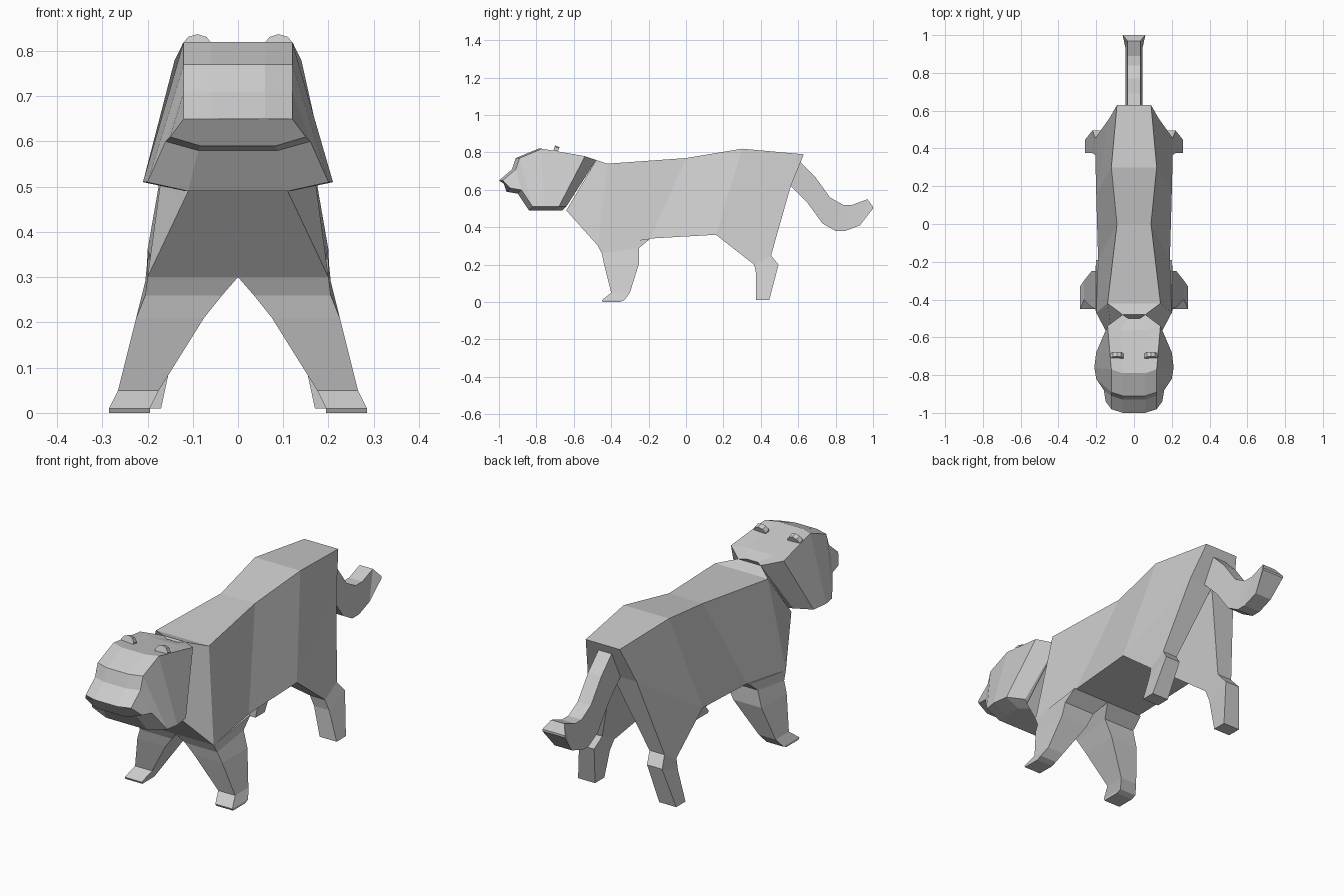
import bpy
import bmesh
from math import radians

default_cube = bpy.data.objects.get("Cube")
if default_cube:
    bpy.data.objects.remove(default_cube, do_unlink=True)

grey = bpy.data.materials.new("plain grey")
grey.use_nodes = True
grey.diffuse_color = (.6, .6, .6, 1)
shader = grey.node_tree.nodes["Principled BSDF"]
shader.inputs["Base Color"].default_value = grey.diffuse_color


def loft(name, rings):
    """Skin a row of equal closed rings into one flat-shaded solid."""
    bm = bmesh.new()
    loops = [[bm.verts.new(point) for point in ring] for ring in rings]
    for near, far in zip(loops, loops[1:]):
        for i in range(len(near)):
            bm.faces.new((near[i - 1], near[i], far[i], far[i - 1]))
    bm.faces.new(loops[0])
    bm.faces.new(loops[-1])
    bmesh.ops.recalc_face_normals(bm, faces=bm.faces)
    mesh = bpy.data.meshes.new(name)
    bm.to_mesh(mesh)
    bm.free()
    mesh.materials.append(grey)
    part = bpy.data.objects.new(name, mesh)
    bpy.context.scene.collection.objects.link(part)
    return part


def symmetric(*half):
    """Close a left half outline with its reflection on the right."""
    return list(half) + [(-x, y, z) for x, y, z in reversed(half)]


def head_section(brow, cheek, bulge=.02):
    """Section with a flat crown and chin that push forward of the sides."""
    x, y, z = brow
    crown = (x / 2, y - bulge, z)
    x, y, z = cheek
    chin = (x * .55, y - bulge, z - bulge)
    return symmetric(crown, brow, cheek, chin)


def joint(x, y, z, width, depth, rise=0):
    """Four-sided leg section whose back edge may sit higher than its front."""
    left, right = x + width / 2, x - width / 2
    front, back = y - depth / 2, y + depth / 2
    return [(left, front, z), (right, front, z),
            (right, back, z + rise), (left, back, z + rise)]


def leg_pair(name, *rings):
    """Left leg with a mirrored right leg."""
    leg = loft(name, rings)
    mirror = leg.modifiers.new("Other side", "MIRROR")
    mirror.use_axis = (True, False, False)
    mirror.use_mirror_merge = False


# Torso: spine and belly corners at neck, shoulder, waist, hip and rump
loft("torso", [
    symmetric((.06, -.48, .76), (.11, -.64, .49)),
    symmetric((.14, -.42, .74), (.2, -.47, .3)),
    symmetric((.09, 0, .77), (.19, -.19, .34)),
    symmetric((.12, .3, .82), (.2, .16, .36)),
    symmetric((.09, .63, .79), (.13, .56, .62)),
])

# Head: nose, bridge, brow, crown, ruff and neck
loft("head", [
    head_section((.12, -.98, .65), (.15, -.94, .61)),
    head_section((.12, -.91, .71), (.16, -.88, .6)),
    head_section((.12, -.89, .77), (.2, -.82, .51)),
    head_section((.12, -.77, .82), (.21, -.76, .51)),
    head_section((.14, -.54, .78), (.2, -.68, .51)),
    head_section((.06, -.48, .76), (.12, -.64, .51)),
])

# Ears: thin upright discs, half sunk into the crown and leaning back
for side, label in ((1, "left_ear"), (-1, "right_ear")):
    bpy.ops.mesh.primitive_cylinder_add(
        vertices=10, radius=.035, depth=.025,
        location=(side * .09, -.7, .8), rotation=(radians(70), 0, 0))
    ear = bpy.context.object
    ear.name = label
    ear.data.materials.append(grey)

# Front legs: shoulder, upper and lower elbow, ankle, toe and sole
leg_pair(
    "front_legs",
    joint(.1, -.33, .3, width=.2, depth=.28, rise=.04),
    joint(.12, -.35, .26, width=.17, depth=.2, rise=.03),
    joint(.15, -.345, .21, width=.15, depth=.19),
    joint(.22, -.35, .05, width=.09, depth=.1),
    joint(.24, -.39, .01, width=.09, depth=.12),
    joint(.24, -.4, 0, width=.09, depth=.09),
)

# Hind legs: thigh meeting under the tail, knee, hock and foot
thigh = [(.2, .16, .36), (0, .16, .36), (0, .56, .62), (.13, .56, .62)]
leg_pair(
    "hind_legs",
    thigh,
    joint(.165, .41, .2, width=.08, depth=.09, rise=.05),
    joint(.18, .435, .15, width=.08, depth=.12, rise=.05),
    joint(.215, .41, .01, width=.09, depth=.07),
)

# Tail: even thickness along a hanging curve, pinched to an edge at the tip
tail_path = [(.58, .69), (.67, .6), (.75, .49), (.82, .45), (.87, .45), (.95, .48)]
half_height, lean = .07, .02
tail = [symmetric((.035, y + lean, z + half_height), (.045, y - lean, z - half_height))
        for y, z in tail_path]
tail.append(symmetric((.06, 1, .51), (.06, 1, .5)))
loft("tail", tail)
